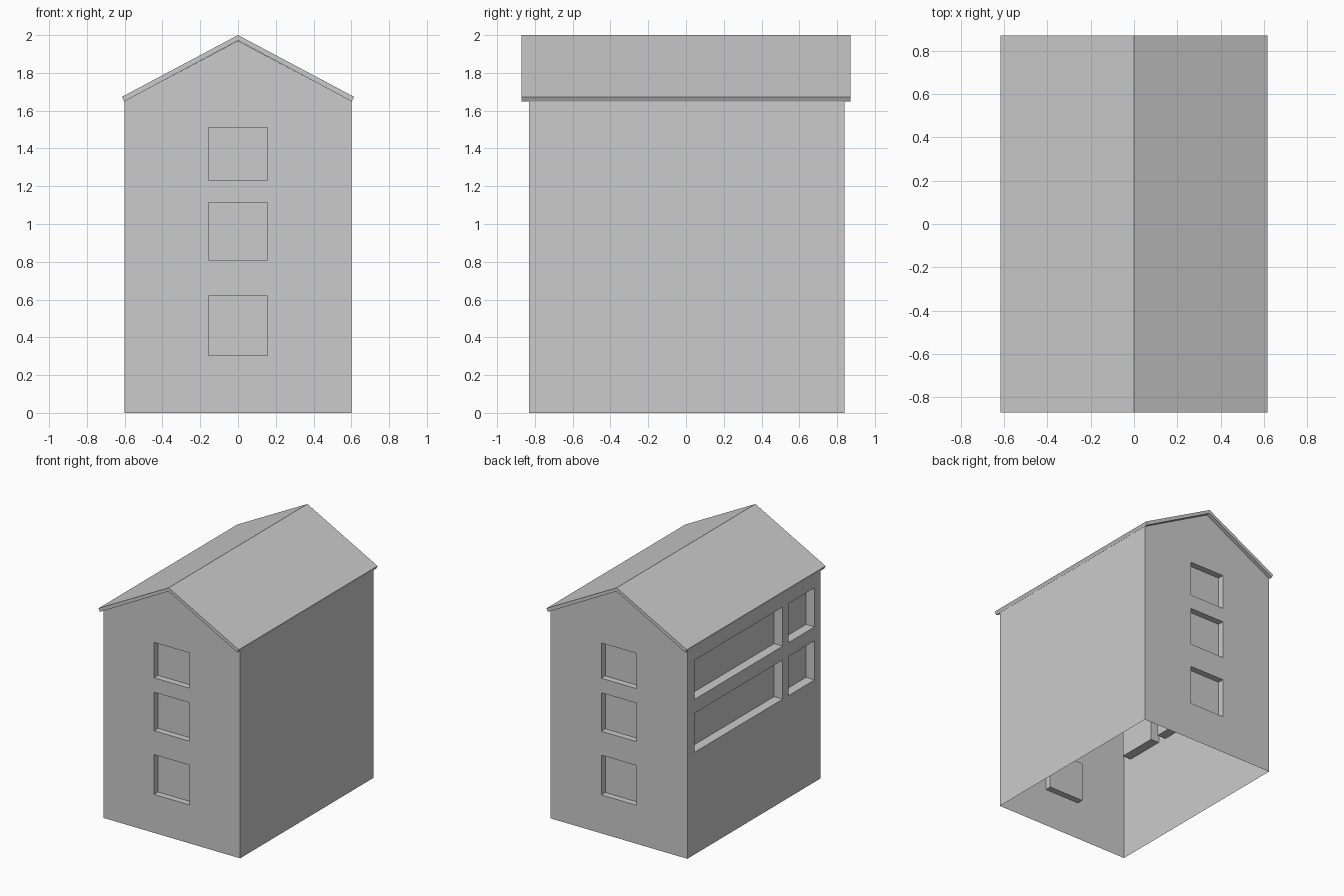
import bpy, bmesh

if "Cube" in bpy.data.objects:
    bpy.data.objects.remove(bpy.data.objects["Cube"])

HALF_W, Y0, Y1 = 0.60, -0.83, 0.84


def prism(name, profile, y0, y1):
    """Extrude an x/z profile along y into a closed solid."""
    bm = bmesh.new()
    face = bm.faces.new([bm.verts.new((x, y0, z)) for x, z in profile])
    ext = bmesh.ops.extrude_face_region(bm, geom=[face])
    new = [g for g in ext["geom"] if isinstance(g, bmesh.types.BMVert)]
    bmesh.ops.translate(bm, vec=(0, y1 - y0, 0), verts=new)
    bmesh.ops.recalc_face_normals(bm, faces=bm.faces)
    mesh = bpy.data.meshes.new(name)
    bm.to_mesh(mesh)
    bm.free()
    obj = bpy.data.objects.new(name, mesh)
    bpy.context.collection.objects.link(obj)
    return obj


def recess(x0, x1, y0, y1, z0, z1):
    """Cut a box-shaped window niche into the walls."""
    cutter = prism("window_cutter", [(x0, z0), (x1, z0), (x1, z1), (x0, z1)], y0, y1)
    cutter.hide_render = True
    mod = walls.modifiers.new("niche", 'BOOLEAN')
    mod.operation = 'DIFFERENCE'
    mod.solver = 'EXACT'
    mod.object = cutter
    bpy.context.view_layer.objects.active = walls
    bpy.ops.object.modifier_apply(modifier=mod.name)
    bpy.data.objects.remove(cutter, do_unlink=True)


# Walls with gables
walls = prism("walls", [(-HALF_W, 0), (HALF_W, 0), (HALF_W, 1.65),
                        (0, 1.97), (-HALF_W, 1.65)], Y0, Y1)

# Three gable windows, front and back
for z0, z1 in [(0.305, 0.62), (0.81, 1.115), (1.23, 1.51)]:
    recess(-0.155, 0.155, Y0 - 0.1, Y0 + 0.05, z0, z1)
    recess(-0.155, 0.155, Y1 - 0.05, Y1 + 0.1, z0, z1)

# Left side: a wide and a small window on two floors
for z0, z1 in [(0.81, 1.12), (1.23, 1.54)]:
    for y0, y1 in [(-0.355, 0.75), (-0.755, -0.43)]:
        recess(-HALF_W - 0.1, -HALF_W + 0.075, y0, y1, z0, z1)

# Open shell: no floor, and the roof closes the top
bm = bmesh.new()
bm.from_mesh(walls.data)
bm.normal_update()
open_faces = [f for f in bm.faces
              if f.calc_center_median().z < 0.001
              or (f.normal.z > 0.3 and f.calc_center_median().z > 1.6)]
bmesh.ops.delete(bm, geom=open_faces, context='FACES')
bm.to_mesh(walls.data)
bm.free()

# Thin folded roof slab
prism("roof", [(-0.615, 1.673), (-0.602, 1.648), (0, 1.972), (0.602, 1.648),
               (0.615, 1.673), (0, 2.0)], -0.87, 0.87)
